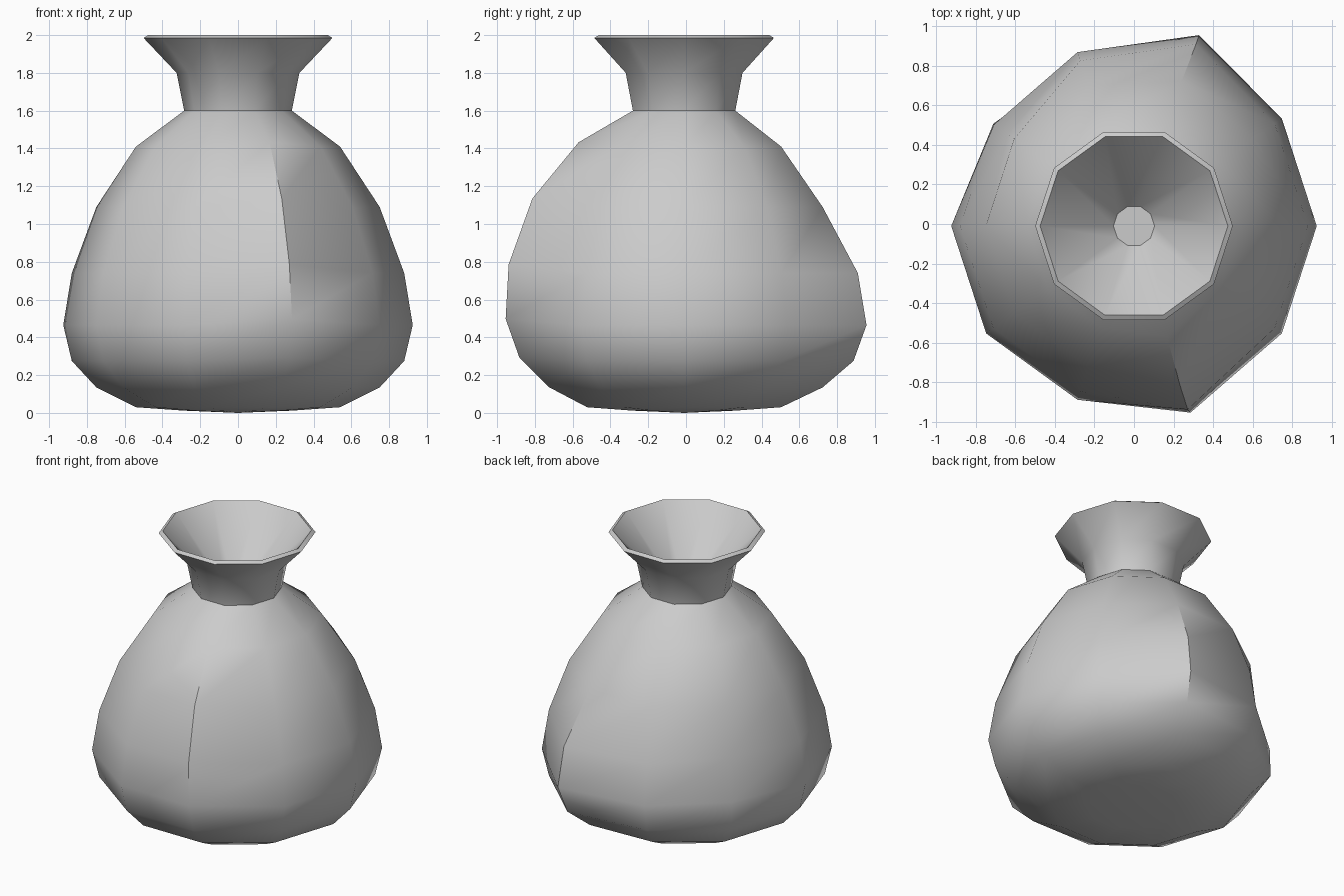
import bpy, bmesh, math

if "Cube" in bpy.data.objects:
    bpy.data.objects.remove(bpy.data.objects["Cube"])

SIDES = 10
CY = -0.01  # axis of the sack


def lathe(name, profile, bumps={}, cap_start=False, cap_end=False):
    """Ten-sided ring stack; bumps maps (ring, column) to (dx, dy, dz)."""
    bm = bmesh.new()
    rings = []
    for i, (r, z) in enumerate(profile):
        ring = []
        for k in range(SIDES):
            a = 2 * math.pi * k / SIDES
            dx, dy, dz = bumps.get((i, k), (0, 0, 0))
            ring.append(bm.verts.new((r * math.cos(a) + dx,
                                      CY + r * math.sin(a) + dy, z + dz)))
        rings.append(ring)
    for lo, hi in zip(rings, rings[1:]):
        for k in range(SIDES):
            n = (k + 1) % SIDES
            bm.faces.new((lo[k], lo[n], hi[n], hi[k]))
    if cap_start:
        pole = bm.verts.new((0, CY, 0))
        for k in range(SIDES):
            bm.faces.new((rings[0][(k + 1) % SIDES], rings[0][k], pole))
    if cap_end:
        bm.faces.new(rings[-1])
    mesh = bpy.data.meshes.new(name)
    bm.to_mesh(mesh)
    bm.free()
    ob = bpy.data.objects.new(name, mesh)
    bpy.context.collection.objects.link(ob)
    bpy.ops.object.select_all(action='DESELECT')
    ob.select_set(True)
    bpy.context.view_layer.objects.active = ob
    bpy.ops.object.shade_smooth_by_angle(angle=math.radians(42))
    return ob


# Sack body: sagging sphere, with a few lumps and one dent
body = [(0.286, 0.012), (0.54, 0.03), (0.75, 0.135), (0.88, 0.275),
        (0.925, 0.465), (0.88, 0.74), (0.75, 1.09), (0.54, 1.41), (0.285, 1.6)]
lumps = {}
for ring, d in {2: 0.02, 3: 0.06, 4: 0.086, 5: 0.083, 6: 0.02}.items():
    lumps[ring, 2] = (0.5 * d, d, 0)                  # back lump
for ring, d in {3: 0.035, 4: 0.065, 5: 0.092, 6: 0.09, 7: 0.045}.items():
    lumps[ring, 8] = (0, -d, 0.5 * d)                 # front lump
for ring, d in {4: 0.05, 5: 0.09}.items():
    lumps[ring, 4] = (0.81 * d, -0.59 * d, 0)         # side dent
lathe("sack_body", body, lumps, cap_start=True)

# Flared neck with a rim and a funnel-shaped inside
neck = [(0.285, 1.6), (0.325, 1.8), (0.5, 1.985), (0.475, 2.0), (0.104, 1.6)]
lathe("sack_neck", neck, cap_end=True)
